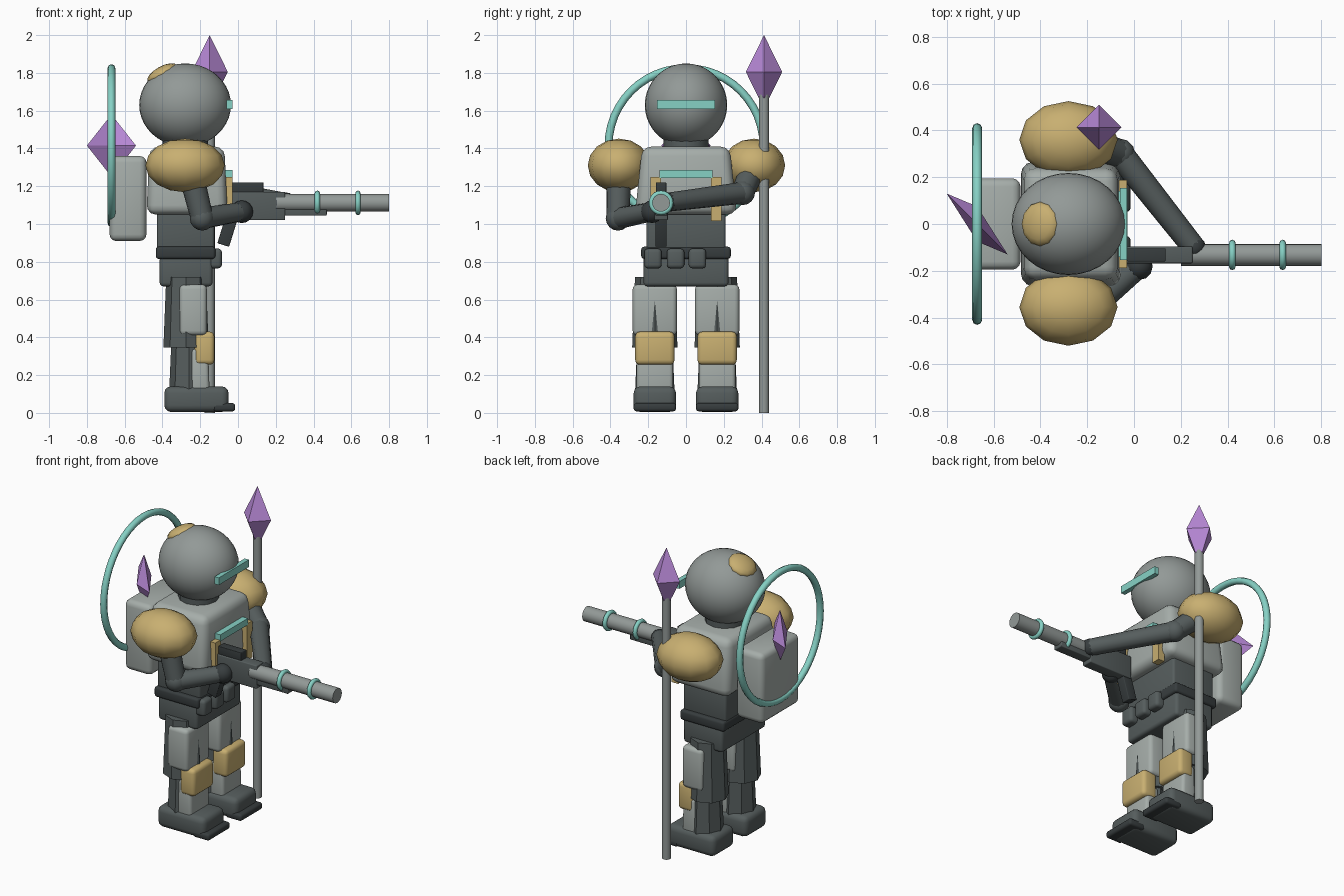
import bpy, bmesh, math
from mathutils import Vector

if "Cube" in bpy.data.objects:
    bpy.data.objects.remove(bpy.data.objects["Cube"])


def material(name, r, g, b):
    m = bpy.data.materials.new(name)
    m.diffuse_color = (r, g, b, 1)
    m.use_nodes = True
    m.node_tree.nodes["Principled BSDF"].inputs["Base Color"].default_value = m.diffuse_color
    return m


ARMOUR = material("armour_grey", .38, .42, .40)
STEEL = material("steel_grey", .29, .32, .31)
SUIT = material("suit_dark", .092, .11, .11)
BLACK = material("gunmetal", .038, .046, .048)
GOLD = material("gold", .58, .43, .165)
TEAL = material("teal", .24, .64, .56)
PURPLE = material("purple", .48, .25, .68)


def finish(name, bm, mat, loc=(0, 0, 0), rot=(0, 0, 0), smooth=0):
    bmesh.ops.recalc_face_normals(bm, faces=bm.faces)
    me = bpy.data.meshes.new(name)
    bm.to_mesh(me)
    bm.free()
    me.materials.append(mat)
    ob = bpy.data.objects.new(name, me)
    bpy.context.collection.objects.link(ob)
    ob.location, ob.rotation_euler = loc, rot
    if smooth:
        bpy.ops.object.select_all(action='DESELECT')
        ob.select_set(True)
        bpy.context.view_layer.objects.active = ob
        bpy.ops.object.shade_smooth_by_angle(angle=math.radians(smooth))
    return ob


def box(name, mat, x, y, z, bevel=0, taper=(1, 1), rot=(0, 0, 0)):
    """Box from (min, max) ranges, with optional rounding and narrower top."""
    bm = bmesh.new()
    bmesh.ops.create_cube(bm, size=1)
    for v in bm.verts:
        t = taper if v.co.z > 0 else (1, 1)
        v.co = Vector((v.co.x * (x[1] - x[0]) * t[0],
                       v.co.y * (y[1] - y[0]) * t[1],
                       v.co.z * (z[1] - z[0])))
    if bevel:
        bmesh.ops.bevel(bm, geom=bm.edges[:], offset=bevel, segments=3,
                        profile=.5, affect='EDGES', clamp_overlap=True)
    return finish(name, bm, mat, [sum(r) / 2 for r in (x, y, z)], rot,
                  40 if bevel else 0)


def ball(name, mat, loc, radii, seg=12, rings=8, rot=(0, 0, 0)):
    bm = bmesh.new()
    bmesh.ops.create_uvsphere(bm, u_segments=seg, v_segments=rings, radius=1)
    bmesh.ops.scale(bm, vec=radii, verts=bm.verts)
    return finish(name, bm, mat, loc, rot, 60)


def rod(name, mat, a, b, r1, r2, seg=12, smooth=35):
    """Tapered cylinder from point a to point b."""
    a, b = Vector(a), Vector(b)
    bm = bmesh.new()
    bmesh.ops.create_cone(bm, cap_ends=True, segments=seg, radius1=r1,
                          radius2=r2, depth=(b - a).length)
    rot = (b - a).to_track_quat('Z', 'Y').to_euler()
    return finish(name, bm, mat, (a + b) / 2, rot, smooth)


def ring(name, mat, loc, major, minor, n=48, k=8):
    """Torus whose axis runs along x."""
    bm = bmesh.new()
    grid = []
    for i in range(n):
        a = math.tau * i / n
        row = []
        for j in range(k):
            t = math.tau * j / k
            r = major + minor * math.cos(t)
            row.append(bm.verts.new((minor * math.sin(t), r * math.cos(a), r * math.sin(a))))
        grid.append(row)
    for i in range(n):
        for j in range(k):
            p, q, m = grid[i], grid[(i + 1) % n], (j + 1) % k
            bm.faces.new((p[j], q[j], q[m], p[m]))
    return finish(name, bm, mat, loc, smooth=60)


def crystal(name, loc, p, q, h):
    """Octahedron with horizontal half-axes p and q and half-height h."""
    bm = bmesh.new()
    for s in ((p[0], p[1], 0), (q[0], q[1], 0), (0, 0, h)):
        bm.verts.new(s)
        bm.verts.new([-c for c in s])
    bmesh.ops.convex_hull(bm, input=bm.verts)
    return finish(name, bm, PURPLE, loc)


# Head
ball("helmet", STEEL, (-.28, 0, 1.63), (.243, .218, .22), 32, 20)
ball("helmet_patch", GOLD, (-.40, 0, 1.795), (.09, .095, .04), 12, 8, (0, math.radians(-29), 0))
box("visor", TEAL, (-.06, -.03), (-.153, .153), (1.61, 1.657))
rod("neck", SUIT, (-.28, 0, 1.35), (-.28, 0, 1.48), .12, .12)

# Torso
box("chest", ARMOUR, (-.485, -.055), (-.27, .27), (1.05, 1.41), .05, (.92, .86))
box("abdomen", SUIT, (-.43, -.125), (-.21, .21), (.86, 1.07), .015)
box("belt", BLACK, (-.435, -.12), (-.237, .237), (.815, .88), .015)
box("pelvis", SUIT, (-.415, -.135), (-.225, .225), (.67, .83), .02)
for i, y in enumerate((-.175, -.055, .06)):
    box(f"pouch_{i}", SUIT, (-.16, -.085), (y - .046, y + .046), (.765, .87), .02)
box("chest_light", TEAL, (-.07, -.028), (-.14, .14), (1.243, 1.285))
for side in (-1, 1):
    box("chest_strap", GOLD, (-.075, -.03), (side * .16 - .028, side * .16 + .028), (1.015, 1.25))

# Backpack with halo ring and crystal
box("backpack", ARMOUR, (-.68, -.485), (-.195, .195), (.91, 1.36), .035)
ring("halo", TEAL, (-.67, 0, 1.415), .41, .021)
crystal("back_crystal", (-.67, 0, 1.415), (-.13, .13), (0, .075), .165)

# Legs
for side, tag in ((-1, "right"), (1, "left")):
    y = .165 * side
    rod(tag + "_thigh", SUIT, (-.275, y, .345), (-.275, y, .72), .12, .105, 8, 30)
    box(tag + "_thigh_plate", ARMOUR, (-.31, -.165), (y - .117, y + .117), (.41, .68), .025)
    box(tag + "_knee_pad", GOLD, (-.23, -.125), (y - .104, y + .104), (.255, .43), .025)
    rod(tag + "_shin", SUIT, (-.26, y, .1), (-.26, y, .4), .105, .092, 8, 30)
    box(tag + "_shin_plate", ARMOUR, (-.255, -.15), (y - .097, y + .097), (.1, .34), .02, (.85, 1))
    box(tag + "_boot", SUIT, (-.39, -.05), (y - .112, y + .112), (.005, .14), .035)
    box(tag + "_toe", BLACK, (-.13, -.015), (y - .112, y + .112), (.008, .052), .015)

# Arms: shoulder, elbow and hand points
for tag, sh, el, ha, fr in (("right", (-.26, -.355, 1.31), (-.19, -.36, 1.03), (.02, -.18, 1.065), .06),
                            ("left", (-.22, .36, 1.31), (-.06, .30, 1.165), (.255, -.10, 1.115), .052)):
    ball(tag + "_shoulder_pad", GOLD, (-.28, sh[1], 1.31), (.21, .165, .142), 12, 8)
    rod(tag + "_upper_arm", SUIT, sh, el, .068, .06)
    ball(tag + "_elbow", SUIT, el, (.065,) * 3)
    rod(tag + "_forearm", SUIT, el, ha, .058, .05)
    ball(tag + "_hand", BLACK, ha, (fr,) * 3)

# Gun
G = -.132
box("gun_body", SUIT, (-.06, .25), (G - .036, G + .036), (1.02, 1.17), .006)
box("gun_handguard", SUIT, (.23, .47), (G - .032, G + .032), (1.045, 1.105), .005)
box("gun_sight", BLACK, (-.03, .135), (G - .028, G + .028), (1.165, 1.22), .004)
box("gun_grip", BLACK, (-.085, -.02), (G - .03, G + .03), (.885, 1.06), .005, rot=(0, math.radians(17), 0))
rod("gun_barrel", STEEL, (.2, G, 1.112), (.8, G, 1.112), .047, .047, 16)
for x in (.42, .635):
    ring("barrel_ring", TEAL, (x, G, 1.112), .051, .014, 20, 8)

# Staff
rod("staff_pole", STEEL, (-.15, .413, 0), (-.15, .413, 1.8), .027, .027)
crystal("staff_crystal", (-.15, .413, 1.805), (.096, 0), (0, .096), .195)
